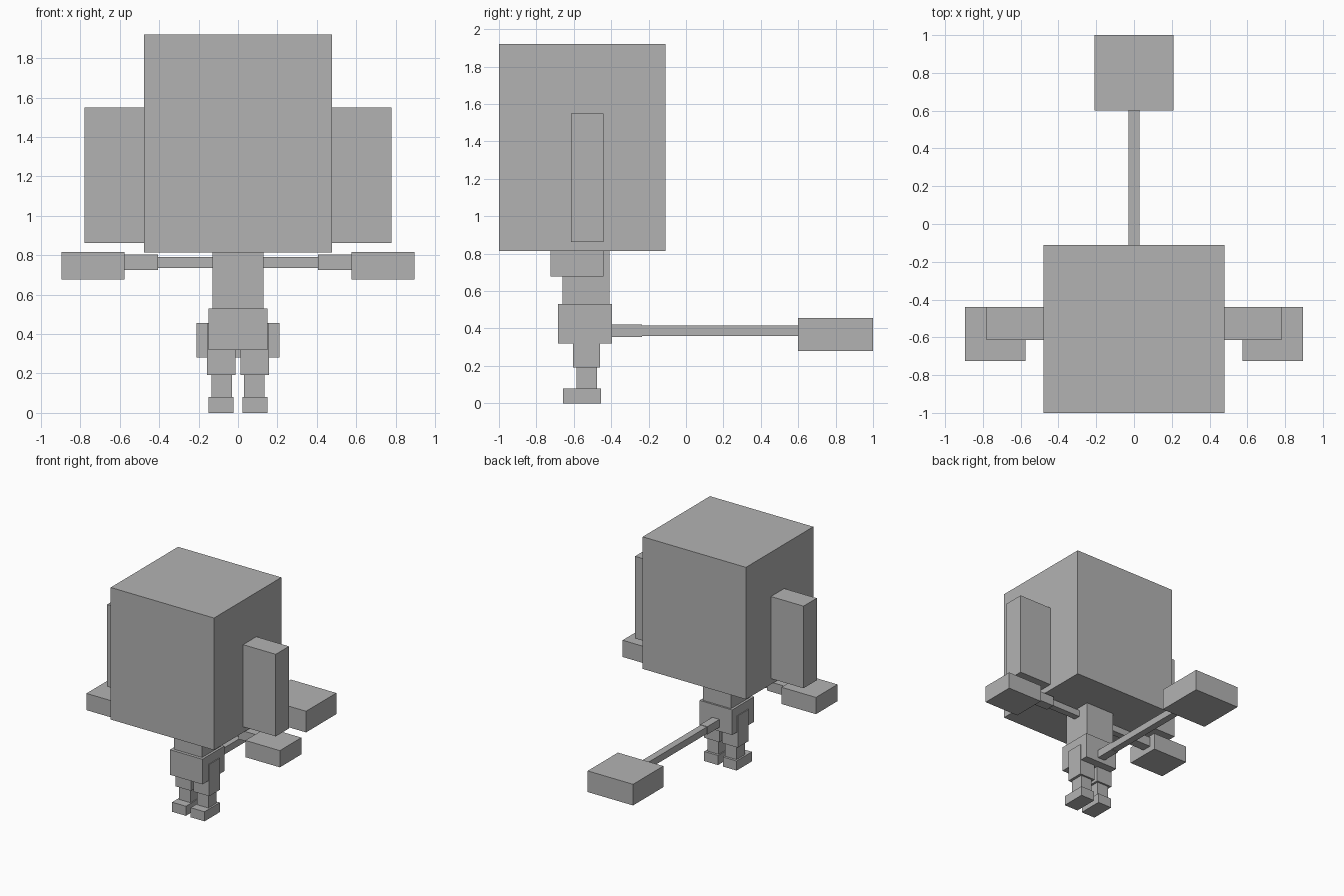
import bpy

if "Cube" in bpy.data.objects:
    bpy.data.objects.remove(bpy.data.objects["Cube"], do_unlink=True)

# Single plain material
grey = bpy.data.materials.new("plain_grey")
grey.use_nodes = True
COLOUR = (0.45, 0.45, 0.45, 1.0)
grey.diffuse_color = COLOUR
grey.node_tree.nodes["Principled BSDF"].inputs["Base Color"].default_value = COLOUR


def box(name, x, y, z):
    """Axis-aligned box from its (min, max) range on each axis."""
    ranges = (x, y, z)
    bpy.ops.mesh.primitive_cube_add(size=1, location=[(a + b) / 2 for a, b in ranges])
    obj = bpy.context.object
    obj.name = obj.data.name = name
    obj.scale = [b - a for a, b in ranges]
    bpy.ops.object.transform_apply(location=False, rotation=False, scale=True)
    obj.data.materials.append(grey)
    return obj


def pair(name, x, y, z):
    """The same box on the left (+x) and right (-x)."""
    box("left_" + name, x, y, z)
    box("right_" + name, (-x[1], -x[0]), y, z)


# Head and ears
box("head", (-0.478, 0.478), (-1.0, -0.11), (0.815, 1.92))
pair("ear", (0.478, 0.78), (-0.615, -0.44), (0.863, 1.55))

# Body
box("torso", (-0.13, 0.13), (-0.66, -0.41), (0.53, 0.815))
box("hips", (-0.15, 0.15), (-0.685, -0.395), (0.32, 0.53))

# Arms, held straight out
pair("upper_arm", (0.13, 0.405), (-0.56, -0.505), (0.735, 0.79))
pair("forearm", (0.405, 0.575), (-0.572, -0.492), (0.724, 0.804))
pair("hand", (0.575, 0.895), (-0.725, -0.44), (0.677, 0.817))

# Legs; the thighs stand slightly proud of the hips
pair("thigh", (0.013, 0.157), (-0.605, -0.46), (0.192, 0.457))
pair("shin", (0.03, 0.135), (-0.585, -0.475), (0.08, 0.192))
pair("foot", (0.022, 0.15), (-0.657, -0.455), (0.0, 0.08))

# Tail with a broad tip
box("tail_base", (-0.033, 0.033), (-0.395, -0.235), (0.354, 0.42))
box("tail_rod", (-0.029, 0.029), (-0.235, 0.6), (0.36, 0.417))
box("tail_tip", (-0.21, 0.21), (0.6, 1.0), (0.28, 0.457))
